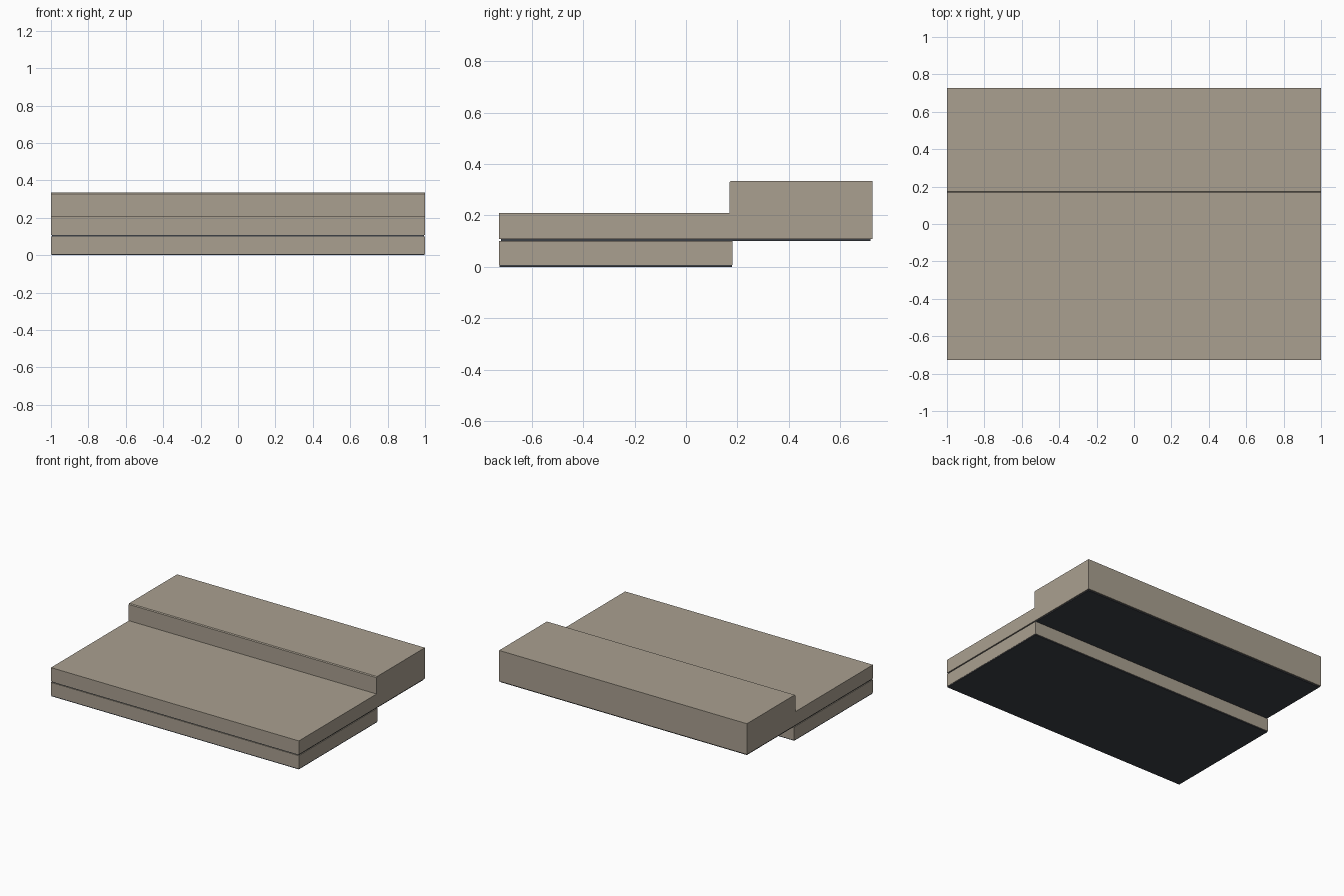
import bpy, bmesh

if "Cube" in bpy.data.objects:
    bpy.data.objects.remove(bpy.data.objects["Cube"])


def material(name, color):
    m = bpy.data.materials.new(name)
    m.diffuse_color = color
    m.use_nodes = True
    m.node_tree.nodes["Principled BSDF"].inputs["Base Color"].default_value = m.diffuse_color
    return m


def extrude_profile(name, profile, half_width, mat):
    """Extrude a closed (y, z) profile along x."""
    bm = bmesh.new()
    face = bm.faces.new([bm.verts.new((-half_width, y, z)) for y, z in profile])
    ext = bmesh.ops.extrude_face_region(bm, geom=[face])
    moved = [v for v in ext["geom"] if isinstance(v, bmesh.types.BMVert)]
    bmesh.ops.translate(bm, verts=moved, vec=(2 * half_width, 0, 0))
    bmesh.ops.recalc_face_normals(bm, faces=bm.faces)
    mesh = bpy.data.meshes.new(name)
    bm.to_mesh(mesh)
    bm.free()
    mesh.materials.append(mat)
    obj = bpy.data.objects.new(name, mesh)
    bpy.context.collection.objects.link(obj)
    return obj


def rect(y0, y1, z0, z1):
    return [(y0, z0), (y1, z0), (y1, z1), (y0, z1)]


stone = material("stone", (0.40, 0.35, 0.28, 1))
dark = material("dark_backing", (0.045, 0.05, 0.06, 1))

# Lower slab on its thin dark backing
extrude_profile("lower_backing", rect(-0.725, 0.178, 0.0, 0.007), 0.998, dark)
extrude_profile("lower_slab", rect(-0.727, 0.181, 0.007, 0.101), 1.0, stone)

# Upper stepped slab, small chamfer on the riser's top edge, inset dark backing
extrude_profile("upper_backing", rect(-0.72, 0.718, 0.101, 0.109), 0.994, dark)
extrude_profile("upper_stepped_slab", [
    (-0.727, 0.109), (0.726, 0.109), (0.726, 0.334), (0.175, 0.334),
    (0.169, 0.328), (0.169, 0.209), (-0.727, 0.209)], 1.0, stone)
